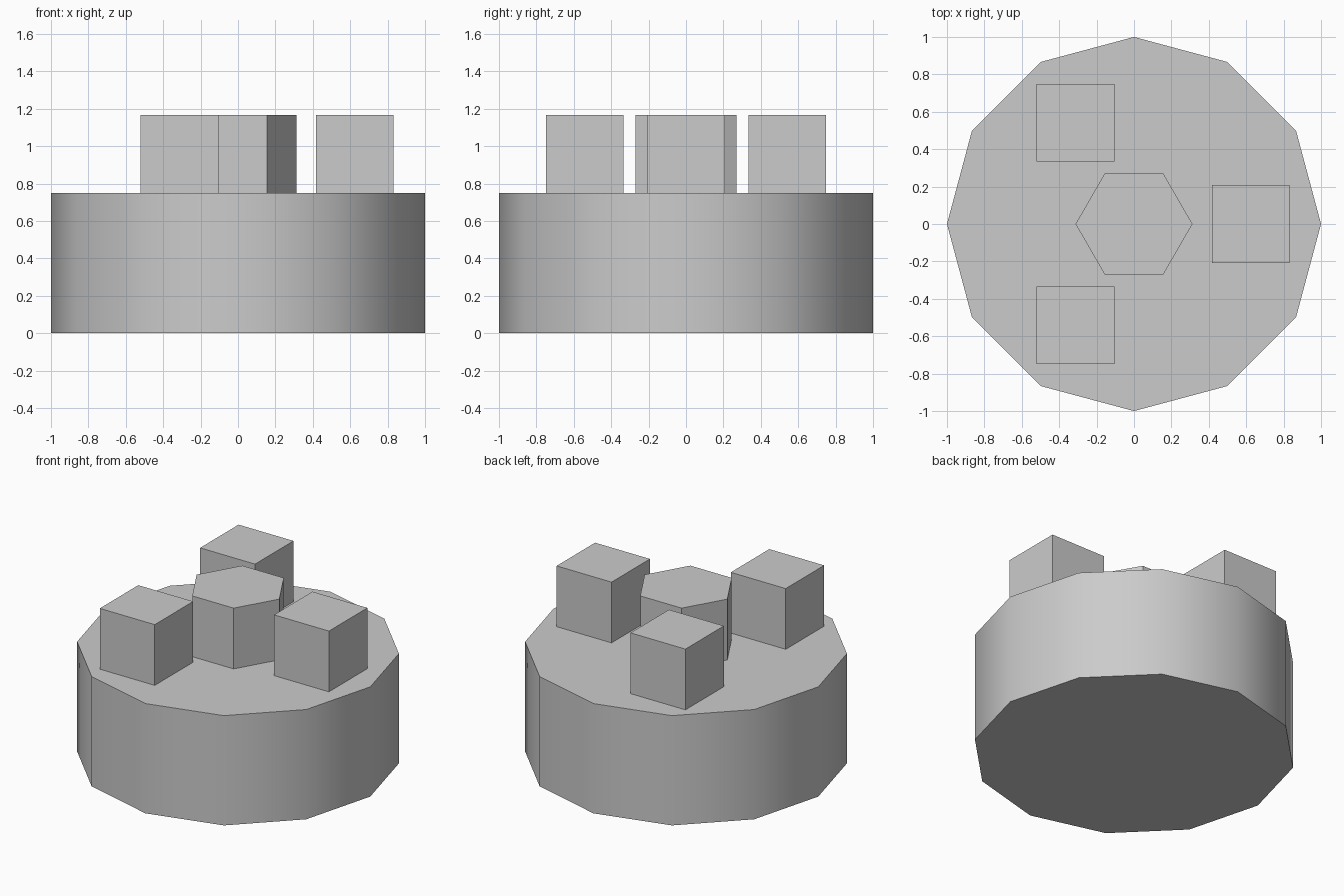
import bpy
from math import pi, cos, sin, radians

default = bpy.data.objects.get("Cube")
if default:
    bpy.data.objects.remove(default, do_unlink=True)

BASE_HEIGHT = 0.75
BLOCK = 0.415      # edge length of the cubes, and height of the hub
RING = 0.625       # distance of the cubes from the axis

grey = bpy.data.materials.new("plain grey")
grey.use_nodes = True
colour = (0.6, 0.6, 0.6, 1)
grey.diffuse_color = colour
grey.node_tree.nodes["Principled BSDF"].inputs["Base Color"].default_value = colour


def finish(name):
    obj = bpy.context.object
    obj.name = name
    obj.data.materials.append(grey)
    return obj


def prism(name, sides, radius, bottom, height):
    """Upright prism with one corner on the x axis."""
    bpy.ops.mesh.primitive_cylinder_add(
        vertices=sides, radius=radius, depth=height,
        location=(0, 0, bottom + height / 2), rotation=(0, 0, pi / 2))
    bpy.ops.object.transform_apply(location=False, rotation=True, scale=False)
    return finish(name)


# Twelve-sided base with softly shaded walls
prism("base", 12, 1, 0, BASE_HEIGHT)
bpy.ops.object.shade_smooth_by_angle(angle=radians(40))

# Six-sided hub in the middle
prism("centre_hub", 6, 0.3125, BASE_HEIGHT, BLOCK)

# Three cubes around the hub, all square to the axes
for name, angle in (("left_block", 0), ("back_block", 120), ("front_block", 240)):
    a = radians(angle)
    bpy.ops.mesh.primitive_cube_add(
        size=BLOCK,
        location=(RING * cos(a), RING * sin(a), BASE_HEIGHT + BLOCK / 2))
    finish(name)
